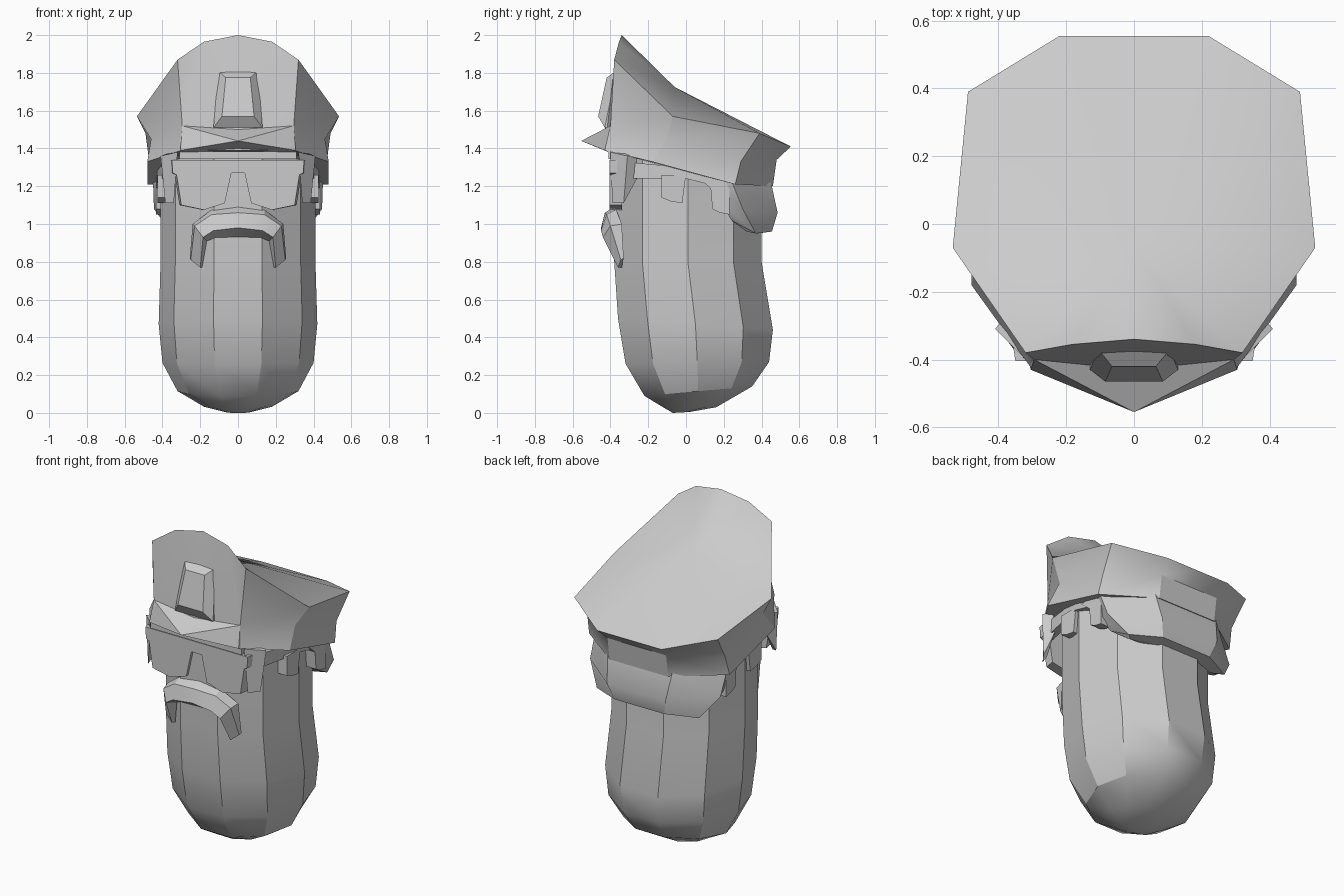
import bpy, bmesh, math

if "Cube" in bpy.data.objects:
    bpy.data.objects.remove(bpy.data.objects["Cube"], do_unlink=True)

grey = bpy.data.materials.new("plain grey")
grey.use_nodes = True
COLOUR = (0.6, 0.6, 0.6, 1)
grey.diffuse_color = COLOUR
grey.node_tree.nodes["Principled BSDF"].inputs["Base Color"].default_value = COLOUR


def finish(name, bm, angle=30, mirror=False):
    """Turn a bmesh into a shaded object, mirrored across x if asked."""
    if mirror:
        half = bm.verts[:] + bm.edges[:] + bm.faces[:]
        copy = bmesh.ops.duplicate(bm, geom=half)["geom"]
        for v in copy:
            if isinstance(v, bmesh.types.BMVert):
                v.co.x = -v.co.x
        bmesh.ops.remove_doubles(bm, verts=bm.verts[:], dist=0.0005)
    bmesh.ops.recalc_face_normals(bm, faces=bm.faces[:])
    mesh = bpy.data.meshes.new(name)
    bm.to_mesh(mesh)
    bm.free()
    mesh.materials.append(grey)
    obj = bpy.data.objects.new(name, mesh)
    bpy.context.scene.collection.objects.link(obj)
    bpy.ops.object.select_all(action="DESELECT")
    obj.select_set(True)
    bpy.context.view_layer.objects.active = obj
    bpy.ops.object.shade_smooth_by_angle(angle=math.radians(angle))


def loft(rings, caps=(True, True)):
    """Skin closed rings that all have the same number of points."""
    bm = bmesh.new()
    rows = [[bm.verts.new(p) for p in ring] for ring in rings]
    n = len(rows[0])
    for a, b in zip(rows, rows[1:]):
        for i in range(n):
            j = (i + 1) % n
            bm.faces.new((a[i], a[j], b[j], b[i]))
    if caps[0]:
        bm.faces.new(rows[0])
    if caps[1]:
        bm.faces.new(rows[-1])
    return bm


def both(half):
    """Complete a half outline with its mirror image."""
    return half + [(-x, y, z) for x, y, z in reversed(half)]


def side_slab(outline, near, far):
    """Extrude a side outline of (y, z) points across x."""
    return loft([[(x, y, z) for y, z in outline] for x in (near, far)])


# Long rounded head: front y, front z, back y, back z, half width
levels = [(-.38, 1.4, .40, 1.38, .41), (-.38, .8, .40, .8, .41),
          (-.36, .5, .46, .44, .42), (-.32, .26, .44, .27, .40),
          (-.22, .09, .35, .14, .32), (-.13, .035, .16, .03, .18),
          (-.07, .0, .02, .005, .06)]
rings = []
for fy, fz, by, bz, w in levels:
    ring = []
    for i in range(10):
        a = math.tau * (i + .5) / 10
        t = .5 - .5 * math.cos(a) / math.cos(math.pi / 10)
        ring.append((w * math.sin(a), fy + (by - fy) * t, fz + (bz - fz) * t))
    rings.append(ring)
finish("head", loft(rings))

# Cap, one half from front centre to back centre: band edges, flared rim, crown
bm = bmesh.new()
low, up, rim = [[bm.verts.new(p) for p in row] for row in (
    [(0, -.42, 1.39), (.3, -.43, 1.39), (.48, -.18, 1.33), (.48, .26, 1.21),
     (.2, .46, 1.20), (0, .46, 1.20)],
    [(0, -.43, 1.51), (.295, -.40, 1.52), (.46, -.10, 1.45), (.47, .29, 1.33),
     (.2, .48, 1.34), (0, .48, 1.34)],
    [(0, -.34, 2.0), (.18, -.355, 1.965), (.32, -.38, 1.87), (.535, -.07, 1.57),
     (.49, .39, 1.48), (.22, .555, 1.41), (0, .555, 1.41)])]
peak = bm.verts.new((0, -.06, 1.725))
bm.faces.new(low)
bm.faces.new((up[0], up[1], rim[1], rim[0]))
bm.faces.new((up[1], rim[2], rim[1]))
for i in range(5):
    bm.faces.new((low[i], low[i + 1], up[i + 1], up[i]))
    if i > 0:
        bm.faces.new((up[i], up[i + 1], rim[i + 2], rim[i + 1]))
for a, b in zip(rim, rim[1:]):
    bm.faces.new((a, b, peak))
finish("cap", bm, mirror=True)

# Pointed visor
bm = bmesh.new()
tip, corner, brow, under, mid, back = [bm.verts.new(p) for p in (
    (0, -.555, 1.44), (.305, -.43, 1.39), (.295, -.40, 1.52),
    (.32, -.36, 1.36), (0, -.43, 1.50), (0, -.37, 1.385))]
for f in ((tip, corner, brow), (tip, brow, mid), (tip, back, under, corner),
          (corner, under, brow), (brow, under, back, mid)):
    bm.faces.new(f)
finish("visor", bm, mirror=True)

# Raised plate on the cap front
finish("cap_badge", loft([
    both([(.13, -.39, 1.51), (.105, -.35, 1.81)]),
    both([(.13, -.43, 1.51), (.105, -.37, 1.81)]),
    both([(.085, -.465, 1.57), (.065, -.42, 1.775)])]), angle=15)

# Wrap-around glasses with a notch for the nose
lens = [(.035, 1.27), (.07, 1.11), (.18, 1.075), (.30, 1.10),
        (.325, 1.26), (.345, 1.27), (.35, 1.34)]
finish("glasses", loft([both([(x + grow, y, z) for x, z in lens])
                        for y, grow in ((-.405, 0), (-.34, .01))]))
finish("brow_bar", loft([both([(.31, y, 1.345), (.31, y, 1.385)])
                         for y in (-.41, -.35)]))

# Wings and arms that carry the glasses round to the sides
finish("glasses_wing", loft([
    [(.32, -.40, 1.38), (.34, -.39, 1.11), (.36, -.33, 1.11), (.35, -.33, 1.38)],
    [(.41, -.31, 1.36), (.385, -.33, 1.11), (.36, -.26, 1.24), (.37, -.26, 1.36)]]),
    mirror=True)
finish("glasses_arm", loft([
    [(inner, y, z0), (inner, y, z1), (outer, y, z1), (outer, y, z0)]
    for y, inner, outer, z0, z1 in ((-.34, .31, .36, 1.24, 1.33),
                                    (0, .385, .43, 1.24, 1.30),
                                    (.16, .38, .43, 1.20, 1.27))]), mirror=True)

# Bracket and hook on each side of the head
finish("side_bracket", side_slab([(-.13, 1.26), (-.13, 1.14), (-.08, 1.12),
                                  (-.02, 1.11), (0, 1.26)], .36, .425), mirror=True)
finish("ear_hook", side_slab([(.06, 1.25), (.13, 1.19), (.14, 1.08), (.18, 1.06),
                              (.23, 1.05), (.23, 1.2), (.16, 1.26)], .37, .435),
       mirror=True)

# Hair bulging below the back of the cap
finish("back_hair", loft([
    both([(.40, .12, 1.26), (.45, .24, 1.23), (.22, .45, 1.22)]),
    both([(.41, .19, 1.11), (.445, .30, 1.08), (.20, .485, 1.06)]),
    both([(.37, .24, 1.02), (.35, .37, .95), (.17, .455, .96)]),
    both([(.30, .26, 1.04), (.29, .32, .96), (.14, .38, .95)])]))

# Drooping moustache: top, brow, ridge and underside along its length
finish("moustache", loft([
    [(0, -.38, 1.09), (0, -.43, 1.06), (0, -.45, .98), (0, -.37, .925)],
    [(.14, -.37, 1.075), (.14, -.42, 1.05), (.13, -.45, .965), (.135, -.37, .92)],
    [(.24, -.34, 1.0), (.23, -.40, .99), (.185, -.44, .93), (.165, -.36, .91)],
    [(.255, -.33, .82), (.25, -.345, .81), (.20, -.36, .77), (.19, -.34, .77)]],
    caps=(False, True)), mirror=True)
